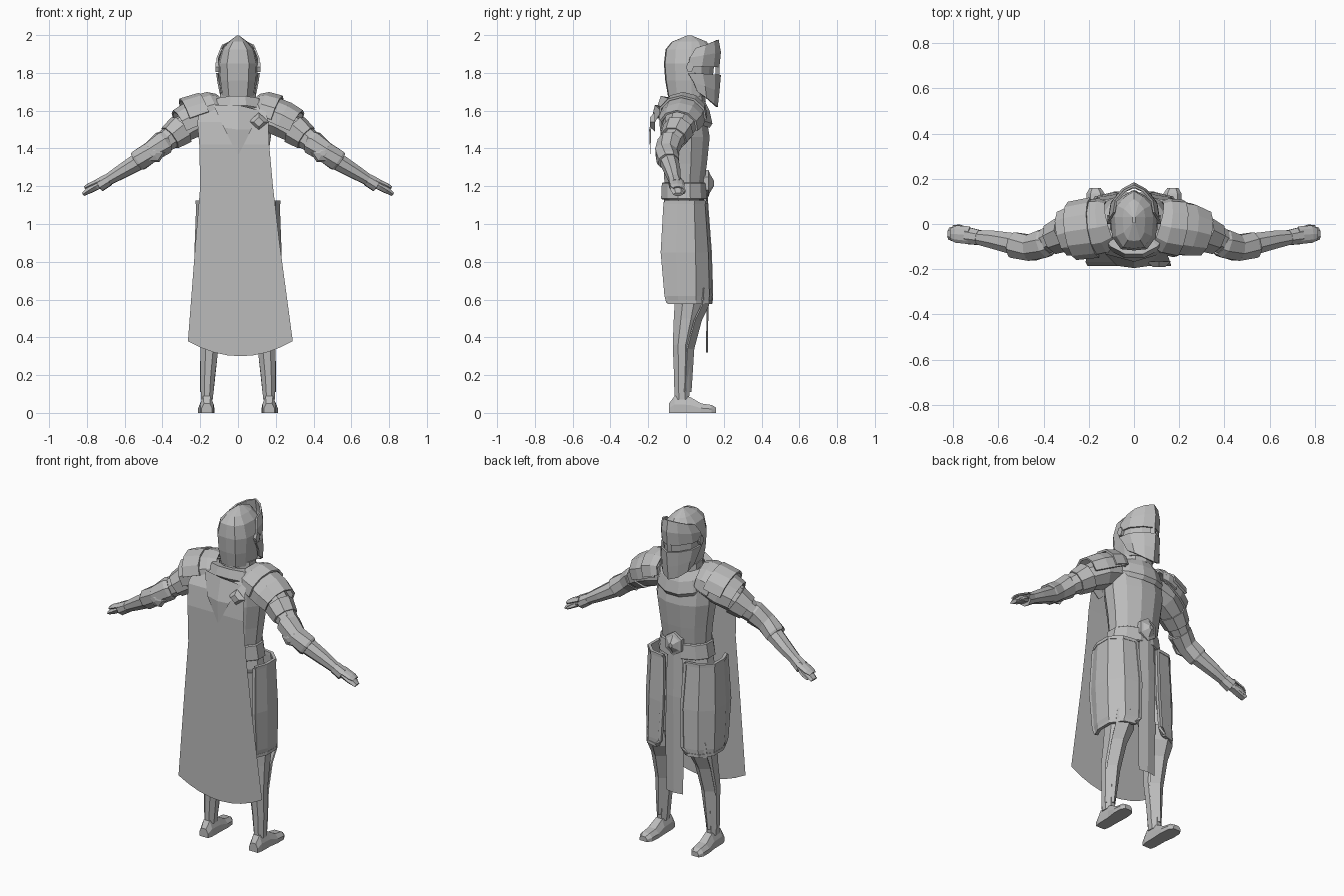
import bpy, bmesh, math
from mathutils import Vector

steel = bpy.data.materials.new("plain grey")
steel.diffuse_color = (0.5, 0.5, 0.5, 1)


def skin(name, rows, loop=True, caps=True, mirror=False, thick=0):
    """Join equal rows of points with faces; loop closes each row."""
    bm = bmesh.new()
    vs = [[bm.verts.new(p) for p in r] for r in rows]
    n = len(rows[0])
    for a, b in zip(vs, vs[1:]):
        for i in range(n if loop else n - 1):
            j = (i + 1) % n
            bm.faces.new((a[i], a[j], b[j], b[i]))
    if loop and caps:
        bm.faces.new(vs[0])
        bm.faces.new(vs[-1])
    bmesh.ops.remove_doubles(bm, verts=bm.verts, dist=0.0005)
    bmesh.ops.recalc_face_normals(bm, faces=bm.faces)
    me = bpy.data.meshes.new(name)
    bm.to_mesh(me)
    bm.free()
    me.materials.append(steel)
    ob = bpy.data.objects.new(name, me)
    bpy.context.collection.objects.link(ob)
    if thick:
        m = ob.modifiers.new("thickness", 'SOLIDIFY')
        m.thickness, m.offset = thick, 0
    if mirror:
        ob.modifiers.new("mirror", 'MIRROR')
    return ob


def oval(cx, cy, z, rx, ry, n=10, tilt=0):
    """Flat ring; tilt raises the back and lowers the front."""
    pts = []
    for i in range(n):
        a = math.tau * (i + 0.5) / n
        pts.append((cx + rx * math.cos(a), cy + ry * math.sin(a), z - tilt * math.sin(a)))
    return pts


def tube(name, path, n=8, mirror=True, arc=360, thick=0):
    """Sweep along (x, y, z, width, height); arc < 360 leaves an open shell."""
    P = [Vector(p[:3]) for p in path]
    rows = []
    for i, p in enumerate(path):
        d = (P[min(i + 1, len(P) - 1)] - P[max(i - 1, 0)]).normalized()
        ref = Vector((0, 0, 1)) if abs(d.z) < 0.9 else Vector((0, 1, 0))
        side = d.cross(ref).normalized()
        up = side.cross(d)
        full = arc == 360
        row = []
        for k in range(n if full else n + 1):
            a = math.radians(arc) * ((k + 0.5) / n if full else k / n - 0.5)
            row.append(P[i] + side * p[3] * math.sin(a) + up * p[4] * math.cos(a))
        rows.append(row)
    return skin(name, rows, arc == 360, True, mirror, thick)


# Torso, belt and neck
skin("torso", [oval(0, y, z, rx, ry, 12) for z, y, rx, ry in (
    (0.92, -.01, .13, .10), (1.08, -.01, .17, .115), (1.18, -.01, .145, .105),
    (1.32, -.005, .16, .12), (1.46, -.005, .18, .135), (1.55, -.01, .18, .125),
    (1.62, -.015, .13, .09), (1.66, -.01, .08, .075))])
skin("belt", [oval(0, -.01, z, rx, ry, 12) for z, rx, ry in (
    (1.13, .165, .12), (1.135, .172, .126), (1.215, .157, .122), (1.22, .15, .115))])
skin("neck", [oval(0, 0, z, r, r, 10) for z, r in ((1.6, .08), (1.72, .075))])
skin("gorget", [oval(0, .005, z, rx, ry, 10, .01) for z, rx, ry in (
    (1.61, .12, .11), (1.65, .095, .09), (1.655, .102, .1), (1.69, .098, .095))])

# Hexagonal belt buckle with a raised centre
skin("buckle", [[(r * w * math.sin(i * math.tau / 6), y, 1.215 + r * h * math.cos(i * math.tau / 6))
                 for i in range(6)] for y, r, w, h in (
    (.09, 1, .06, .07), (.12, 1, .06, .07), (.125, .75, .06, .07), (.148, .2, .06, .07))])

# Helmet shell: pointed in front, rounded at the back
def helm_ring(z, rx, yb, yf, ridge=0, fz=0):
    half = [(0, yb, z), (.55, yb * .95, z), (.92, yb * .5, z), (1, .03, z),
            (.88, .03 + (yf - .03) * .45, z + fz * .4), (.45, .03 + (yf - .03) * .8, z + fz * .8)]
    right = [(x * rx, y, h) for x, y, h in half]
    left = [(-x, y, h) for x, y, h in right[1:]]
    return right + [(0, yf, z + fz)] + left[::-1]

skin("helmet", [helm_ring(*r) for r in (
    (1.675, .088, -.095, .12), (1.76, .1, -.11, .14), (1.85, .105, -.117, .15),
    (1.925, .085, -.108, .145), (1.965, .05, -.075, .11), (1.998, .006, .01, .03))])


def visor_band(name, rows):
    """Wedge plate wrapped round the face: (z, half width, side y, ridge y, ridge z)."""
    out = []
    for z, w, ys, yr, zr in rows:
        side = [(w, ys, z), (w * .9, ys + (yr - ys) * .45, z + (zr - z) * .4),
                (w * .48, ys + (yr - ys) * .82, z + (zr - z) * .8)]
        out.append(side + [(0, yr, zr)] + [(-x, y, h) for x, y, h in side[::-1]])
    skin(name, out, loop=False, thick=.01)

visor_band("visor_brow", [(1.835, .111, .01, .172, 1.83), (1.88, .108, .02, .18, 1.91),
                          (1.93, .088, .05, .168, 1.975)])
visor_band("visor_face", [(1.70, .094, .06, .163, 1.62), (1.75, .104, .04, .172, 1.70),
                          (1.80, .111, .01, .18, 1.79)])
for s in (-1, 1):
    skin("visor_hinge", [[(s * x, .02 + .02 * math.cos(a * math.tau / 6), 1.83 + .028 * math.sin(a * math.tau / 6))
                          for a in range(6)] for x in (.1, .119)])
skin("visor_bridge", [[(-.015, .155, z), (0, .178, z), (.015, .155, z)] for z in (1.78, 1.84)])

# Arms
tube("upper_arm", [(.13, -.01, 1.57, .085, .075), (.22, -.02, 1.545, .095, .085),
                   (.32, -.045, 1.485, .07, .068), (.41, -.085, 1.42, .055, .055),
                   (.47, -.1, 1.375, .045, .045)])
tube("forearm", [(.44, -.095, 1.395, .045, .045), (.52, -.09, 1.335, .052, .05),
                 (.62, -.07, 1.275, .043, .04), (.72, -.055, 1.215, .03, .028)])
tube("elbow_plate", [(.385, -.08, 1.435, .062, .062), (.395, -.085, 1.43, .068, .067),
                     (.46, -.105, 1.382, .062, .058), (.525, -.095, 1.337, .062, .06),
                     (.535, -.093, 1.33, .057, .055)], 8)
skin("elbow_wing", [[(.45 + r * .065 * math.cos(a * math.tau / 6), y,
                      1.375 + r * .055 * math.sin(a * math.tau / 6)) for a in range(6)]
                    for y, r in ((-.13, 1), (-.15, .8), (-.162, .25))], mirror=True)
tube("shoulder_band", [(.30, -.04, 1.50, .085, .085), (.36, -.065, 1.455, .073, .07)])
tube("wrist_cuff", [(.685, -.06, 1.235, .036, .035), (.735, -.052, 1.205, .04, .038)])
tube("hand", [(.71, -.055, 1.22, .026, .025), (.75, -.048, 1.2, .037, .023),
              (.785, -.045, 1.18, .037, .02), (.82, -.042, 1.157, .027, .011)], 6)
tube("thumb", [(.74, -.025, 1.2, .013, .013), (.775, -.014, 1.18, .013, .012),
               (.8, -.012, 1.165, .008, .008)], 5)
tube("hand_guard", [(.725, -.05, 1.22, .038, .022), (.785, -.045, 1.195, .037, .018),
                    (.808, -.044, 1.185, .025, .012)], 4, arc=150, thick=.008)

# Layered shoulder plates
tube("shoulder_plate", [(.115, 0, 1.59, .105, .085), (.15, -.01, 1.585, .115, .095),
                        (.24, -.025, 1.545, .115, .1), (.305, -.04, 1.515, .1, .09)],
     6, arc=210, thick=.012)
tube("shoulder_upper_plate", [(.10, 0, 1.6, .1, .085), (.135, -.01, 1.592, .12, .105),
                              (.2, -.02, 1.57, .125, .11)], 6, arc=200, thick=.012)
# Raised edge on the left shoulder
tube("shoulder_fold", [(-.27, -.03, 1.55, .125, .115), (-.17, -.015, 1.585, .13, .11)],
     6, mirror=False, arc=170, thick=.012)

# Cloth collar round the neck, with the folded tip behind
skin("collar", [oval(0, y, z, rx, ry, 12, t) for y, z, rx, ry, t in (
    (.0, 1.655, .105, .1, .01), (-.005, 1.635, .145, .13, .04),
    (-.005, 1.58, .165, .145, .05), (-.005, 1.56, .155, .13, .05))], caps=False, thick=.01)
skin("collar_tip", [[(-.13, -.13, 1.63), (0, -.165, 1.63), (.12, -.13, 1.6)],
                    [(-.075, -.185, 1.51), (0, -.195, 1.5), (.07, -.185, 1.5)],
                    [(-.005, -.188, 1.37), (0, -.19, 1.37), (.005, -.188, 1.37)]], loop=False)
skin("collar_knot", [[(.11 + r * .055 * x, y, 1.54 + r * .05 * z)
                      for x, z in ((1, 0), (0, 1), (-1, 0), (0, -1))]
                     for y, r in ((-.165, 1), (-.19, .5))])

# Long cape with a curved hem
cape = []
for k, (z, xl, xr, y) in enumerate((
        (.38, -.265, .29, -.186), (.9, -.225, .22, -.186), (1.2, -.2, .185, -.186),
        (1.42, -.205, .165, -.186), (1.54, -.215, .16, -.168),
        (1.63, -.2, .14, -.115), (1.665, -.13, .1, -.08))):
    row = []
    for i in range(9):
        u = i / 8
        row.append((xl + (xr - xl) * u, y, z - (.08 * (1 - (2 * u - 1) ** 2) if k == 0 else 0)))
    cape.append(row)
skin("cape", cape, loop=False)

# Hanging front and back cloths
skin("front_cloth", [[(-w, y - .006, z), (0, y + .004, z), (w, y - .006, z)] for w, y, z in (
    (.05, .112, 1.16), (.055, .118, .9), (.06, .115, .6), (.055, .112, .32))], loop=False)
skin("back_cloth", [[(-w, y, z), (w, y, z)] for w, y, z in (
    (.09, -.125, 1.14), (.085, -.155, .95), (.06, -.16, .82))], loop=False)

# Curved hip plates with a raised rim
def hip_row(z, xi, xo, yb, yf):
    return [(xi, yf, z), (xi + (xo - xi) * .6, yf * .88, z), (xo, yf * .38, z),
            (xo, yb * .4, z), (xo * .88, yb, z)]

hip = [hip_row(1.115, .075, .215, -.11, .108), hip_row(.85, .065, .225, -.125, .128),
       hip_row(.62, .075, .22, -.105, .135), hip_row(.585, .1, .213, -.095, .13)]
skin("hip_plate", hip, loop=False, mirror=True, thick=.012)
edges = {"top": hip[0], "bottom": hip[-1], "front": [r[0] for r in hip], "back": [r[-1] for r in hip]}
for part, pts in edges.items():
    tube("hip_rim_" + part, [(*p, .013, .013) for p in pts], 4)

# Legs, knees and feet
skin("leg", [oval(x, y, z, rx, ry, 8) for z, x, y, rx, ry in (
    (1.06, .085, -.01, .08, .1), (.82, .11, .0, .08, .095), (.6, .135, .015, .067, .08),
    (.5, .143, 0, .056, .07), (.36, .15, -.022, .053, .052), (.2, .16, -.022, .042, .045),
    (.07, .165, -.022, .034, .042))], mirror=True)
skin("shin_plate", [[(x - w, y - .035, z), (x, y, z), (x + w, y - .035, z)] for x, w, y, z in (
    (.135, .058, .125, .66), (.138, .062, .118, .57), (.145, .05, .08, .49),
    (.152, .045, .04, .34), (.165, .033, .025, .11))], loop=False, mirror=True, thick=.008)
skin("foot", [[(x - w, y, 0), (x - w, y, h * .5), (x - w * .55, y, h), (x + w * .55, y, h),
               (x + w, y, h * .5), (x + w, y, 0)] for x, w, y, h in (
    (.165, .028, -.09, .05), (.165, .036, -.06, .09), (.165, .037, .02, .085),
    (.168, .043, .08, .05), (.17, .04, .135, .042), (.172, .024, .16, .028))], mirror=True)
